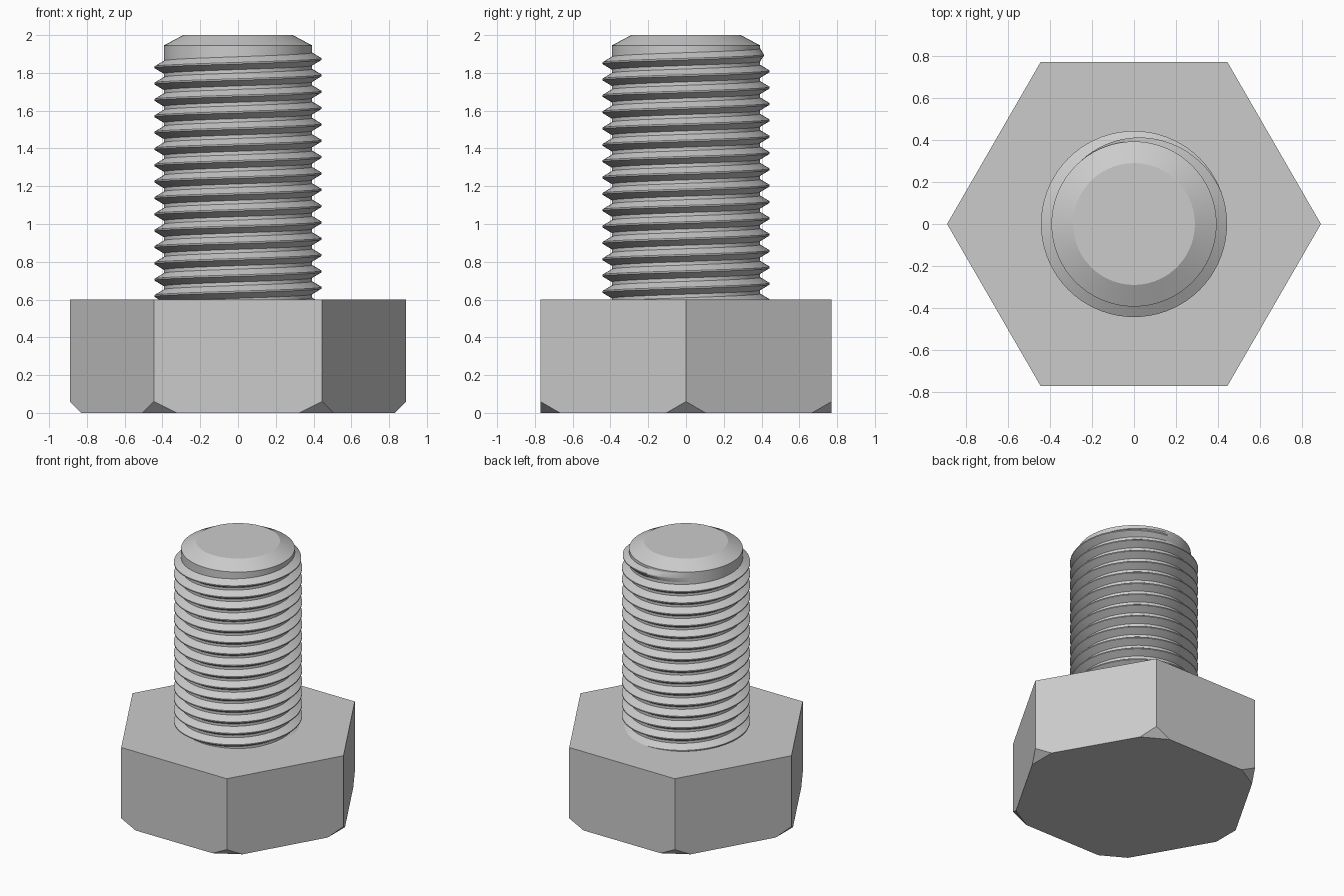
import bpy, bmesh
from math import cos, sin, pi, radians
from mathutils import Vector

if "Cube" in bpy.data.objects:
    bpy.data.objects.remove(bpy.data.objects["Cube"])

HEAD_R, HEAD_H, CHAMFER = 0.89, 0.6, 0.06
CORE_R, CREST_R, PITCH = 0.393, 0.443, 0.0865
SEGMENTS = 72

steel = bpy.data.materials.new("steel grey")
steel.use_nodes = True
steel.diffuse_color = (0.6, 0.6, 0.6, 1)
steel.node_tree.nodes["Principled BSDF"].inputs["Base Color"].default_value = (0.6, 0.6, 0.6, 1)


def make_object(name, bm, smooth=True):
    mesh = bpy.data.meshes.new(name)
    bm.to_mesh(mesh)
    bm.free()
    mesh.materials.append(steel)
    obj = bpy.data.objects.new(name, mesh)
    bpy.context.collection.objects.link(obj)
    if smooth:
        bpy.ops.object.select_all(action="DESELECT")
        obj.select_set(True)
        bpy.context.view_layer.objects.active = obj
        bpy.ops.object.shade_smooth_by_angle(angle=radians(25))
    return obj


def ring(bm, radius, z, count):
    return [bm.verts.new((radius * cos(2 * pi * i / count), radius * sin(2 * pi * i / count), z))
            for i in range(count)]


def lathe(bm, profile, count):
    rings = [ring(bm, r, z, count) for r, z in profile]
    for low, high in zip(rings, rings[1:]):
        for i in range(count):
            j = (i + 1) % count
            bm.faces.new((low[i], low[j], high[j], high[i]))
    bm.faces.new(rings[0][::-1])
    bm.faces.new(rings[-1])


# Hexagonal head, with its lower corners sliced off at 45 degrees
bm = bmesh.new()
lathe(bm, [(HEAD_R, 0), (HEAD_R, HEAD_H)], 6)
for k in range(6):
    out = Vector((cos(k * pi / 3), sin(k * pi / 3), 0))
    bmesh.ops.bisect_plane(bm, geom=bm.verts[:] + bm.edges[:] + bm.faces[:],
                           plane_co=out * HEAD_R + Vector((0, 0, CHAMFER)),
                           plane_no=out - Vector((0, 0, 1)), clear_outer=True)
    bmesh.ops.holes_fill(bm, edges=[e for e in bm.edges if e.is_boundary])
bmesh.ops.recalc_face_normals(bm, faces=bm.faces)
make_object("hex_head", bm, smooth=False)

# Plain shank core with a bevelled tip
bm = bmesh.new()
lathe(bm, [(CORE_R, HEAD_H - 0.1), (CORE_R, 1.945), (0.29, 2.0)], SEGMENTS)
make_object("shank_core", bm)

# Helical thread ridge, fading into the core near the tip
bm = bmesh.new()
start, fade, end = pi - 15 * 2 * pi, 2 * pi + radians(20), 2 * pi + radians(130)
steps = round((end - start) / (2 * pi) * SEGMENTS)
previous = None
for s in range(steps + 1):
    a = start + s * 2 * pi / SEGMENTS
    z = 1.83 + PITCH * (a - pi) / (2 * pi)
    height = min(1, max(0, (end - a) / (end - fade)))
    crest = CORE_R + (CREST_R - CORE_R) * height
    section = [bm.verts.new((r * cos(a), r * sin(a), z + dz)) for r, dz in
               ((CORE_R, -0.034), (crest, -0.004), (crest, 0.004), (CORE_R, 0.034))]
    if previous:
        for i in range(3):
            bm.faces.new((previous[i], section[i], section[i + 1], previous[i + 1]))
    previous = section
make_object("thread", bm)
